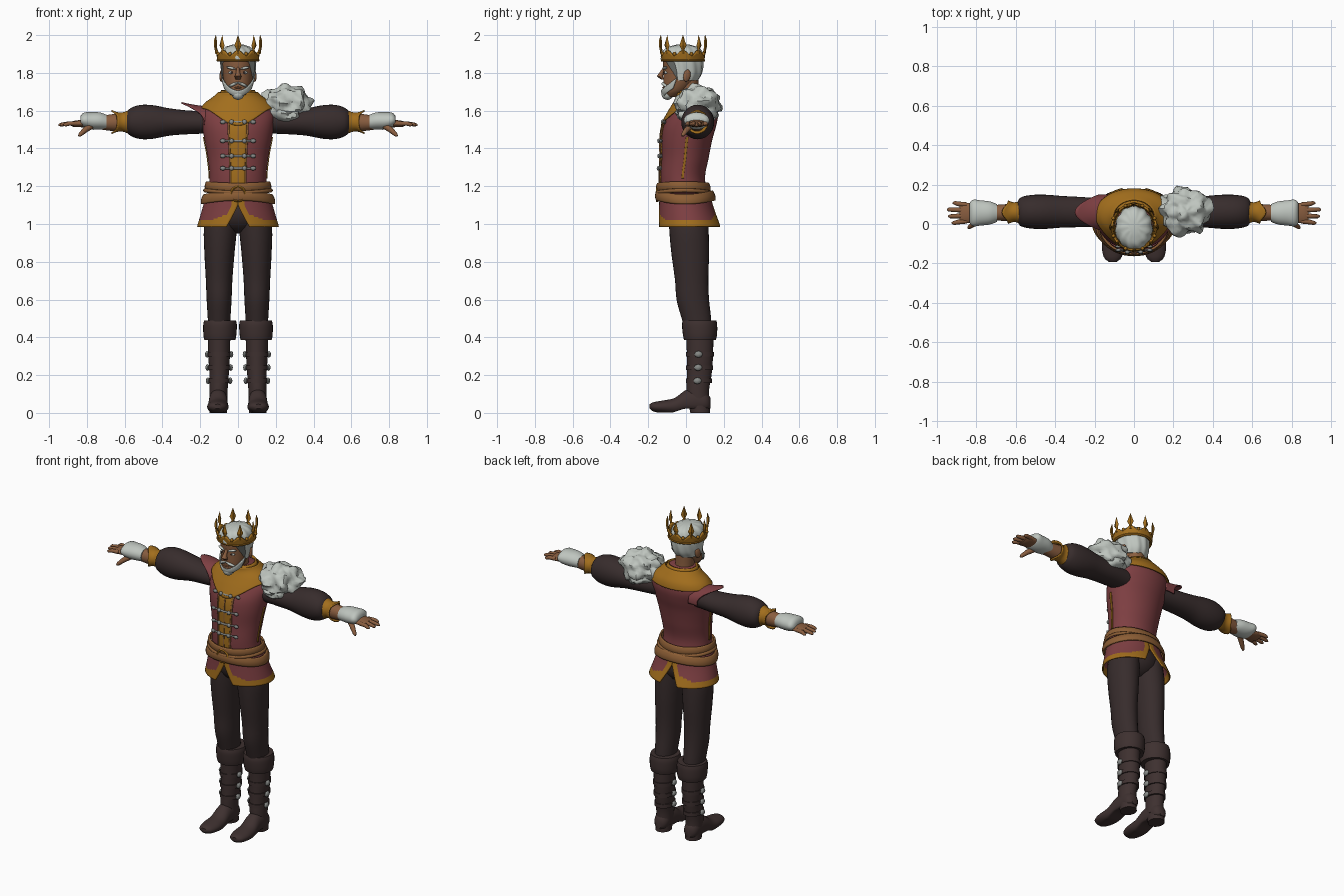
import bpy, bmesh, math
from math import sin, cos, pi, radians
from mathutils import Vector, Matrix, Euler, noise

if "Cube" in bpy.data.objects:
    bpy.data.objects.remove(bpy.data.objects["Cube"], do_unlink=True)


def material(name, *rgb):
    m = bpy.data.materials.new(name)
    m.use_nodes = True
    m.diffuse_color = (*rgb, 1)
    m.node_tree.nodes["Principled BSDF"].inputs["Base Color"].default_value = (*rgb, 1)
    return m


SKIN = material("brown skin", .25, .11, .05)
WHITE = material("white hair and fur", .52, .56, .52)
GOLD = material("old gold", .36, .155, .012)
RED = material("wine red cloth", .21, .05, .055)
CLOTH = material("dark brown cloth", .038, .025, .025)
BOOT = material("dark boot leather", .048, .03, .029)
BELT = material("tan leather", .26, .11, .035)
STEEL = material("dull steel", .24, .25, .24)


def finish(name, bm, mats, thick=0, mirror=False, angle=45):
    bmesh.ops.recalc_face_normals(bm, faces=bm.faces)
    me = bpy.data.meshes.new(name)
    bm.to_mesh(me)
    bm.free()
    for m in mats:
        me.materials.append(m)
    me.shade_smooth()
    me.set_sharp_from_angle(angle=radians(angle))
    ob = bpy.data.objects.new(name, me)
    bpy.context.collection.objects.link(ob)
    if thick:
        s = ob.modifiers.new("thickness", 'SOLIDIFY')
        s.thickness, s.offset = thick, 0
    if mirror:
        ob.modifiers.new("mirror", 'MIRROR')
    return ob


def sheet(name, f, nu, nv, mats, closed=True, caps=False, rule=None, **kw):
    """Grid surface from f(u, v); rule(u, v) picks the material of each face."""
    bm = bmesh.new()
    cols = nu if closed else nu + 1
    rows = [[bm.verts.new(f(i / nu, j / nv)) for i in range(cols)] for j in range(nv + 1)]
    for j in range(nv):
        for i in range(nu):
            k = (i + 1) % cols
            face = bm.faces.new((rows[j][i], rows[j][k], rows[j + 1][k], rows[j + 1][i]))
            if rule:
                face.material_index = rule((i + .5) / nu, (j + .5) / nv)
    if caps:
        bm.faces.new(rows[0])
        bm.faces.new(rows[-1])
    return finish(name, bm, mats, **kw)


def at(rings, t):
    """Smoothly interpolate sections (t, centre1, centre2, radius1, radius2)."""
    r = sorted(rings)
    t = min(max(t, r[0][0]), r[-1][0])
    i = next(k for k in range(len(r) - 1) if t <= r[k + 1][0])
    p, a, b, n = r[max(i - 1, 0)], r[i], r[i + 1], r[min(i + 2, len(r) - 1)]
    h = b[0] - a[0]
    s = (t - a[0]) / h
    out = []
    for k in range(1, 5):
        ma, mb = (b[k] - p[k]) / (b[0] - p[0]) * h, (n[k] - a[k]) / (n[0] - a[0]) * h
        out.append(a[k] + s * ma + s * s * (3 * (b[k] - a[k]) - 2 * ma - mb)
                   + s ** 3 * (ma + mb - 2 * (b[k] - a[k])))
    return out


def skin_point(rings, a, t, off=0, axis='z'):
    c, d, r, q = at(rings, t)
    u, v = c + (r + off) * cos(a), d + (q + off) * sin(a)
    return {'z': (u, v, t), 'x': (t, u, v), 'y': (u, t, v)}[axis]


def loft(name, rings, mat, axis='z', nu=28, nv=24, caps=True, **kw):
    lo, hi = min(r[0] for r in rings), max(r[0] for r in rings)
    return sheet(name, lambda u, v: skin_point(rings, 2 * pi * u, lo + (hi - lo) * v, 0, axis),
                 nu, nv, [mat], caps=caps, **kw)


def ball(name, loc, size, mat, rot=(0, 0, 0), seg=16, lumps=0, **kw):
    bm = bmesh.new()
    bmesh.ops.create_uvsphere(bm, u_segments=seg, v_segments=max(seg // 2, 3), radius=1)
    for v in bm.verts:
        n = noise.noise(v.co * 2.1) + .5 * noise.noise(v.co * 4.3)
        v.co *= 1 + lumps * n
    bm.transform(Matrix.LocRotScale(Vector(loc), Euler(rot), Vector(size)))
    return finish(name, bm, [mat], **kw)


def tube(name, pts, mat, nu=10, **kw):
    q = (Vector(pts[-1][:3]) - Vector(pts[0][:3])).to_track_quat('Z', 'Y')
    n = len(pts) - 1

    def f(u, v):
        x, y, z, r = pts[round(v * n)]
        return Vector((x, y, z)) + q @ Vector((r * cos(2 * pi * u), r * sin(2 * pi * u), 0))
    return sheet(name, f, nu, n, [mat], caps=True, **kw)


# Torso with its gold yoke, front strip and side seams
body = [(1.10, 0, 0, .16, .125), (1.24, 0, -.017, .15, .118), (1.35, 0, -.005, .16, .125),
        (1.45, 0, .005, .178, .135), (1.52, 0, .02, .19, .14), (1.58, 0, .04, .195, .13),
        (1.63, 0, .05, .168, .11), (1.67, 0, .045, .115, .085), (1.70, 0, .03, .085, .072)]
loft("tunic_body", body, RED, nu=48, nv=40)


def yoke(u, v):
    a = 2 * pi * u
    low = 1.605 - .09 * max(0, -sin(a)) ** 5 - .01 * max(0, sin(a))
    x, y, z = skin_point(body, a, low + (1.69 - low) * v, .009)
    return x, y, z + .006


sheet("gold_yoke", yoke, 64, 14, [GOLD], thick=.006)
sheet("standing_collar", lambda u, v: (
    (.105 - .02 * v) * cos(-1.2 + u * 1.764 * pi),
    .035 + (.09 - .015 * v) * sin(-1.2 + u * 1.764 * pi),
    1.655 + v * (.045 + .01 * sin(pi * u))), 40, 4, [GOLD], closed=False, thick=.01)


def strip(name, mid, half, z0, z1, off, mat, **kw):
    sheet(name, lambda u, v: skin_point(body, mid + half * (2 * u - 1), z0 + (z1 - z0) * v, off),
          6, 20, [mat], closed=False, thick=.005, **kw)


strip("front_strip", -pi / 2, .27, 1.2, 1.54, .005, GOLD)
strip("front_strip_trim", -pi / 2 + .26, .025, 1.2, 1.54, .009, BELT, mirror=True)
strip("front_opening", -pi / 2, .015, 1.2, 1.54, .009, BELT)
strip("side_seam", 0, .05, 1.24, 1.46, .003, GOLD, mirror=True)

# Steel clasps down the chest
for z in (1.54, 1.44, 1.36, 1.295):
    y = skin_point(body, -pi / 2, z)[1] - .012
    tube("clasp_bar", [(-.085, y + .014, z, .005), (0, y, z, .006), (.085, y + .014, z, .005)], STEEL, 8)
    ball("clasp_end", (.08, y + .01, z), (.016, .008, .012), STEEL, seg=8, mirror=True)
    ball("clasp_stud", (.034, y, z), (.013, .01, .013), STEEL, seg=8, mirror=True)

# Split skirt with gold border
skirt = [(.985, 0, .02, .213, .165), (1.08, 0, .003, .185, .142), (1.17, 0, -.008, .16, .128)]


def skirt_side(u, v):
    z = .985 + .175 * v
    gap = max(.005, .29 * (1.10 - z) / .115)
    return skin_point(skirt, -pi / 2 + gap + u * (pi - 2 * gap), z)


def skirt_rule(u, v):
    edge = min(u, 1 - u)
    return int(v < .2 + 1.2 * max(0, .2 - edge) or edge < .06)


sheet("tunic_skirt", skirt_side, 50, 20, [RED, GOLD], closed=False, rule=skirt_rule, thick=.008, mirror=True)

# Belts and buckle
for name, z0, h, off, tilt in (("upper_belt", 1.175, .045, .014, .004), ("lower_belt", 1.115, .05, .016, -.01),
                               ("belt_cord", 1.165, .014, .02, .006)):
    sheet(name, lambda u, v: skin_point(
        skirt if z0 < 1.12 else body, 2 * pi * u, z0 + h * v, off + .006 * sin(pi * v))[:2]
        + (z0 + h * v + tilt * cos(4 * pi * u),), 48, 6, [BELT], thick=.01)
sheet("belt_buckle", lambda u, v: ((.036 + .007 * cos(2 * pi * u)) * cos(2 * pi * v),
                                   -.153 + .007 * sin(2 * pi * u),
                                   1.16 + (.038 + .007 * cos(2 * pi * u)) * sin(2 * pi * v)), 8, 24, [GOLD])

# Legs
ball("hips", (0, .012, 1.06), (.15, .115, .11), CLOTH)
loft("trouser_leg", [(.42, .1, .07, .056, .068), (.5, .1, .055, .06, .078), (.6, .1, .036, .066, .086),
                     (.7, .1, .03, .07, .088), (.85, .098, .022, .08, .1), (.98, .093, .015, .087, .104),
                     (1.12, .08, .01, .075, .1)], CLOTH, mirror=True)

# Boots
loft("boot_shaft", [(.05, .104, .065, .048, .058), (.12, .103, .062, .048, .06), (.2, .1, .07, .051, .065),
                    (.3, .1, .074, .057, .069), (.44, .1, .072, .06, .073)], BOOT, mirror=True)
cuff = [(.385, .096, .074, .082, .084), (.41, .096, .074, .087, .09), (.47, .095, .072, .089, .093),
        (.49, .095, .072, .084, .088)]
loft("boot_cuff", cuff, BOOT, nv=8, mirror=True)
foot = [(-.192, .108, .034, .02, .012), (-.175, .108, .032, .042, .024), (-.12, .107, .032, .056, .034),
        (-.06, .106, .035, .054, .044), (0, .105, .055, .05, .066), (.06, .105, .06, .048, .07),
        (.11, .105, .055, .042, .05), (.13, .105, .05, .022, .03)]


def foot_point(u, v):
    y = -.192 + .322 * v
    x, y, z = skin_point(foot, 2 * pi * u, y, 0, 'y')
    arch = .02 * max(0, min(1, (y + .07) / .06))
    return x, y, max(z, arch + .002)


sheet("boot_foot", foot_point, 28, 24, [BOOT], caps=True, mirror=True)
loft("boot_heel", [(0, .105, .075, .046, .052), (.04, .105, .07, .046, .056)], BOOT, nv=2, mirror=True)
for z in (.31, .24, .17):
    c, d, r, q = at([(.1, .1, .065, .05, .06), (.3, .1, .074, .057, .069), (.4, .1, .07, .06, .07)], z)
    loft("boot_strap", [(z - .012, c, d, r + .005, q + .005), (z + .012, c, d, r + .005, q + .005)],
         BOOT, nv=2, mirror=True)
    for side in (-1, 1):
        ball("boot_buckle", (c + side * (r + .006), d - .008, z), (.012, .022, .018), STEEL, seg=8, mirror=True)

# Arms: sleeve, bracer, forearm and fur cuff
loft("sleeve", [(.13, .055, 1.54, .07, .06), (.25, .06, 1.538, .076, .062), (.36, .062, 1.54, .08, .072),
                (.46, .062, 1.54, .087, .09), (.53, .062, 1.54, .084, .088), (.58, .062, 1.54, .07, .066),
                (.595, .062, 1.54, .045, .045)], CLOTH, 'x', nv=30, mirror=True)
loft("forearm", [(.56, .06, 1.54, .045, .05), (.66, .058, 1.537, .042, .045), (.76, .056, 1.535, .036, .03)],
     SKIN, 'x', nv=8, mirror=True)


def bracer(u, v):
    a = 2 * pi * u
    x = .575 + v * (.065 + .03 * sin(a) ** 4)
    return x, .06 + (.056 - .01 * sin(pi * v)) * cos(a), 1.54 + (.06 - .014 * sin(pi * v)) * sin(a)


sheet("bracer", bracer, 28, 8, [GOLD], thick=.008, mirror=True)
loft("fur_cuff", [(.695, .056, 1.54, .045, .038), (.73, .056, 1.545, .058, .045), (.78, .056, 1.546, .064, .046),
                  (.82, .056, 1.55, .067, .038), (.835, .056, 1.548, .05, .022)], WHITE, 'x', nv=12, mirror=True)

# Hands
loft("palm", [(.76, .056, 1.533, .036, .022), (.82, .056, 1.532, .05, .02), (.87, .056, 1.53, .05, .016),
              (.885, .056, 1.53, .042, .01)], SKIN, 'x', nv=10, mirror=True)
for i, tip in enumerate((.925, .943, .95, .92)):
    y = .014 + .028 * i
    y2 = y + .006 * (i - 1.5)
    tube("finger", [(.85, y, 1.532, .012), (.895, (y + y2) / 2, 1.532, .012), (tip - .01, y2, 1.526, .01),
                    (tip, y2, 1.524, .004)], SKIN, mirror=True)
tube("thumb", [(.77, .03, 1.525, .018), (.81, .002, 1.497, .015), (.835, -.015, 1.474, .011),
               (.843, -.02, 1.466, .005)], SKIN, mirror=True)


# Shoulders: pointed cloth flap on the right, fur on the left
def flap(u, v):
    a = pi * (1.1 * u - .05)
    return (-(.12 + v * (.06 + .12 * max(0, sin(a)) ** 2)), .06 + .086 * cos(a),
            1.54 + (.078 + .024 * v * v) * sin(a))


sheet("shoulder_flap", flap, 28, 10, [RED], closed=False, thick=.008)
ball("fur_shoulder", (.258, .065, 1.638), (.13, .115, .096), WHITE, (0, .1, 0), seg=48, lumps=.26)
ball("fur_shoulder_rim", (.25, .06, 1.585), (.1, .11, .055), WHITE, (0, .2, 0), seg=32, lumps=.15)

# Head and neck
loft("neck", [(1.6, 0, .03, .06, .06), (1.68, 0, .015, .055, .055), (1.77, 0, .005, .058, .06)], SKIN, nv=8)
head = [(1.672, 0, -.078, .025, .03), (1.70, 0, -.06, .054, .06), (1.74, 0, -.04, .071, .08),
        (1.78, 0, -.025, .079, .095), (1.82, 0, -.02, .083, .1), (1.86, 0, -.02, .085, .102),
        (1.9, 0, -.02, .08, .098), (1.93, 0, -.018, .058, .072), (1.943, 0, -.015, .02, .025)]
loft("head", head, SKIN, nu=36, nv=30)
tube("nose", [(0, -.112, 1.83, .008), (0, -.13, 1.8, .011), (0, -.138, 1.78, .018), (0, -.125, 1.765, .012)], SKIN)
ball("ear", (.087, .005, 1.785), (.01, .02, .033), SKIN, (-.2, 0, .3), mirror=True)
ball("eye", (.034, -.105, 1.802), (.016, .01, .008), WHITE, mirror=True)
ball("pupil", (.034, -.114, 1.802), (.006, .004, .006), CLOTH, seg=10, mirror=True)
ball("eyebrow", (.037, -.112, 1.826), (.026, .011, .007), WHITE, (0, -.2, .3), mirror=True)


# Hair and beard
def hair(u, v):
    a = 2 * pi * u
    s = min(1, max(0, (-sin(a) - .1) / .35))
    low = 1.755 + .11 * s * s * (3 - 2 * s)
    x, y, z = skin_point(head, a, low + (1.943 - low) * v, .009 + .003 * sin(11 * a + 5 * v))
    return x, y, z + .006


sheet("hair", hair, 72, 18, [WHITE], caps=True)


def beard(u, v):
    d = 2.7 * (u - .5)
    low = 1.672 + .045 * d * d / 1.8
    return skin_point(head, -pi / 2 + d, low + (.035 + .012 * d * d) * v, .008)


sheet("beard", beard, 30, 6, [WHITE], closed=False, thick=.008)
ball("chin_beard", (0, -.098, 1.687), (.033, .032, .03), WHITE)
ball("moustache", (.025, -.112, 1.738), (.03, .016, .008), WHITE, (0, .4, .35), mirror=True)
ball("lower_lip", (0, -.118, 1.722), (.018, .008, .005), SKIN)

# Crown: wavy band with eight spade points
sheet("crown_band", lambda u, v: (
    (.104 + .008 * v) * cos(2 * pi * u), -.016 + (.108 + .008 * v) * sin(2 * pi * u),
    1.862 + v * (.045 + .014 * cos(16 * pi * u))), 96, 4, [GOLD], thick=.01)
sheet("crown_rim", lambda u, v: (
    (.108 + .006 * cos(2 * pi * v)) * cos(2 * pi * u), -.016 + (.112 + .006 * cos(2 * pi * v)) * sin(2 * pi * u),
    1.866 + .006 * sin(2 * pi * v)), 48, 8, [GOLD])
for i in range(8):
    a = i * pi / 4
    shape = ((1.9, .016, .112), (1.922, .007, .116), (1.945, .019, .12), (1.97, .01, .12), (2.0, .001, .117))

    def spike(u, v):
        z, w, r = shape[round(v * 4)]
        w, r = w * cos(2 * pi * u), r + min(w, .008) * sin(2 * pi * u)
        return r * cos(a) - w * sin(a), -.016 + r * sin(a) + w * cos(a), z
    sheet("crown_point", spike, 4, 4, [GOLD], caps=True, angle=20)
    ball("crown_bead", (.113 * cos(a + pi / 8), -.016 + .117 * sin(a + pi / 8), 1.9), (.01, .01, .012), GOLD, seg=8)
